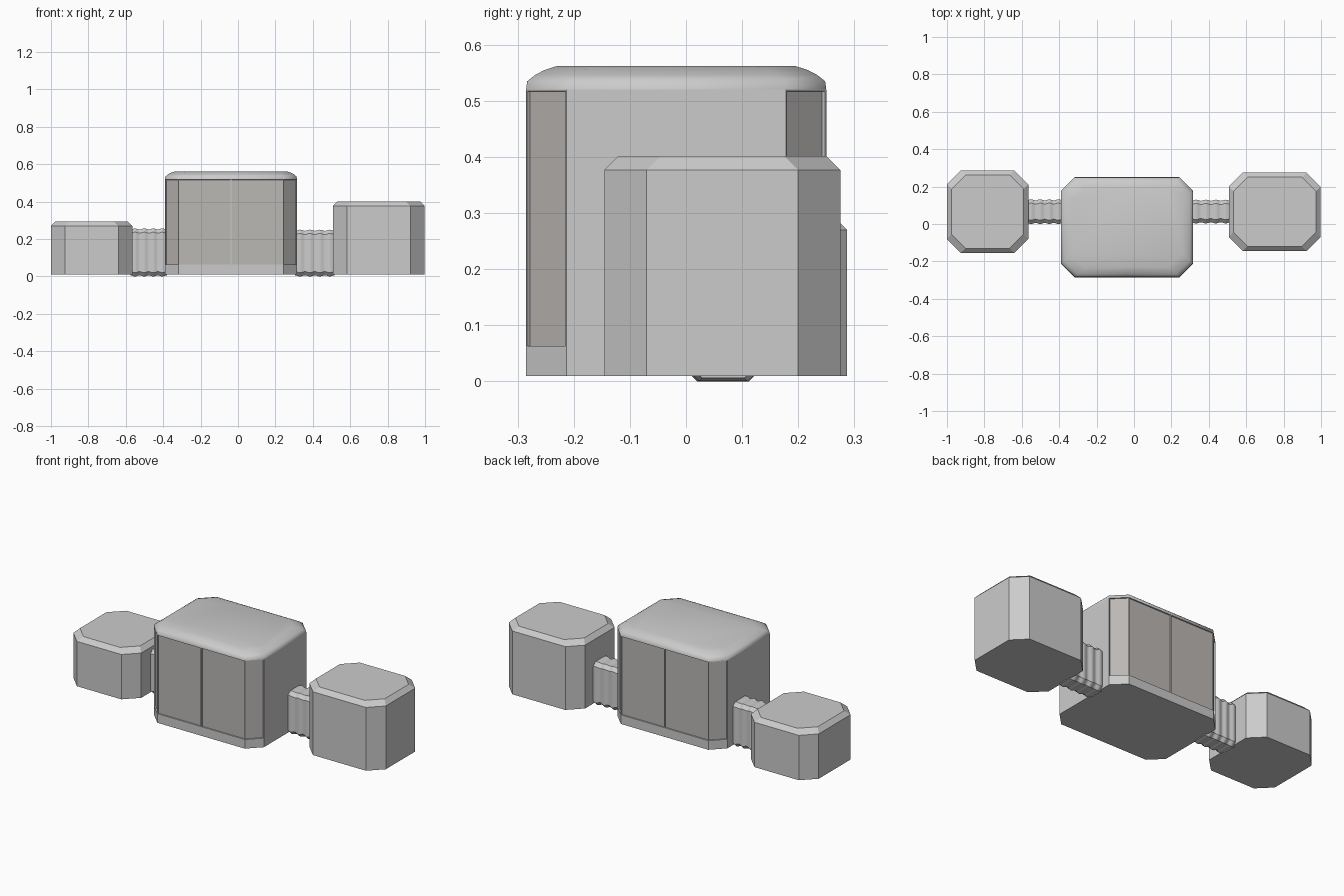
import bpy, bmesh, math

if "Cube" in bpy.data.objects:
    bpy.data.objects.remove(bpy.data.objects["Cube"])

def octagon(x0, x1, y0, y1, c, mid=None):
    """Chamfered rectangle, counter-clockwise; mid splits the front and back."""
    front = [(x0 + c, y0)] + ([(mid, y0)] if mid is not None else []) + [(x1 - c, y0)]
    back = [(x1 - c, y1)] + ([(mid, y1)] if mid is not None else []) + [(x0 + c, y1)]
    return front + [(x1, y0 + c), (x1, y1 - c)] + back + [(x0, y1 - c), (x0, y0 + c)]

def loft(rings):
    """Skin between closed rings of 3D points, capped; returns bmesh and bands of faces."""
    bm = bmesh.new()
    vs = [[bm.verts.new(p) for p in r] for r in rings]
    n = len(vs[0])
    bands = [[bm.faces.new((a[i], a[(i + 1) % n], b[(i + 1) % n], b[i])) for i in range(n)]
             for a, b in zip(vs, vs[1:])]
    bm.faces.new(vs[0][::-1])
    bands.append([bm.faces.new(vs[-1])])
    bmesh.ops.recalc_face_normals(bm, faces=bm.faces)
    bm.normal_update()
    return bm, bands

def finish(bm, name):
    me = bpy.data.meshes.new(name)
    bm.to_mesh(me)
    bm.free()
    ob = bpy.data.objects.new(name, me)
    bpy.context.collection.objects.link(ob)
    return ob

def block_rings(x0, x1, y0, y1, c, profile, mid=None):
    """profile: (inset, corner growth, z) for each level."""
    return [[(x, y, z) for x, y in octagon(x0 + i, x1 - i, y0 + i, y1 - i, c + g, mid)]
            for i, g, z in profile]

# Central block with rounded cap and recessed panels front, back and on the corners
cap = [(0, 0, 0.01), (0, 0, 0.06), (0, 0, 0.52), (0.002, 0, 0.535),
       (0.016, 0, 0.546), (0.033, 0, 0.555), (0.055, 0, 0.562)]
bm, bands = loft(block_rings(-0.39, 0.315, -0.285, 0.25, 0.072, cap, mid=-0.037))
for band in bands[3:]:
    for f in band:
        f.smooth = True
for f in bands[2]:
    f.smooth = True
panels = [f for f in bands[1] if abs(f.normal.y) > 0.3]
bmesh.ops.inset_individual(bm, faces=panels, thickness=0.004, depth=0)
bmesh.ops.inset_individual(bm, faces=panels, thickness=0.0005, depth=-0.007)
for f in panels:
    f.material_index = 1
body = finish(bm, "central_block")
panel_mat = bpy.data.materials.new("panel_grey")
panel_mat.diffuse_color = (0.5, 0.48, 0.46, 1)
panel_mat.use_nodes = True
panel_mat.node_tree.nodes["Principled BSDF"].inputs["Base Color"].default_value = panel_mat.diffuse_color
body.data.materials.append(None)
body.data.materials.append(panel_mat)

# Side blocks with a chamfered top edge
def side_block(name, x0, x1, y0, y1, top):
    prof = [(0, 0, 0.01), (0, 0, top - 0.025), (0.025, 0, top)]
    bm, _ = loft(block_rings(x0, x1, y0, y1, 0.075, prof))
    finish(bm, name)

side_block("left_block", -1.0, -0.565, -0.155, 0.287, 0.295)
side_block("right_block", 0.507, 0.997, -0.145, 0.275, 0.402)

# Bellows corridors joining the blocks
def corridor(name, x0, x1, y0, y1, top):
    steps = 32
    rings = []
    for k in range(steps + 1):
        x = x0 + (x1 - x0) * k / steps
        d = 0.003 + 0.003 * math.cos(2 * math.pi * 4 * k / steps)
        rings.append([(x, y, z) for y, z in octagon(y0 + d, y1 - d, d, top - d, 0.02)])
    bm, _ = loft(rings)
    ob = finish(bm, name)
    bpy.context.view_layer.objects.active = ob
    ob.select_set(True)
    bpy.ops.object.shade_smooth_by_angle(angle=math.radians(35))
    ob.select_set(False)

corridor("left_corridor", -0.575, -0.38, 0.0, 0.132, 0.257)
corridor("right_corridor", 0.305, 0.517, 0.003, 0.13, 0.25)
